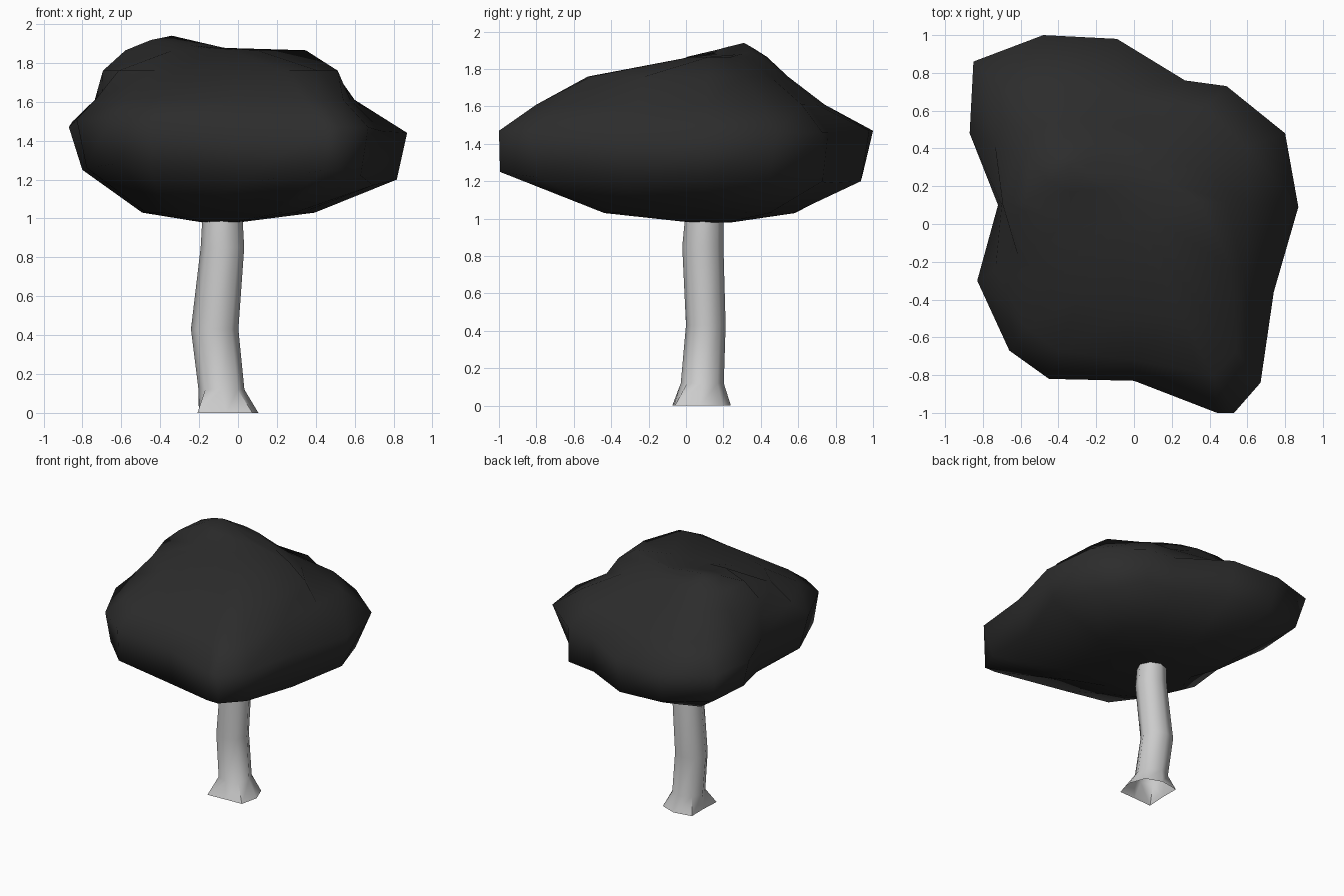
import bpy, bmesh, math
from mathutils import Vector

if "Cube" in bpy.data.objects:
    bpy.data.objects.remove(bpy.data.objects["Cube"])

CX, CY = -0.10, 0.15  # axis the crown rings are spun about
PEAK = Vector((-0.34, 0.31, 1.94))


def loft(name, rings, tip=None, angle=60, capped=True):
    """Skin a stack of equal-length rings, optionally closing both ends."""
    bm = bmesh.new()
    loops = [[bm.verts.new(p) for p in ring] for ring in rings]
    n = len(loops[0])
    for a, b in zip(loops, loops[1:]):
        for i in range(n):
            j = (i + 1) % n
            bm.faces.new((a[i], a[j], b[j], b[i]))
    if capped:
        bm.faces.new(loops[0][::-1])
    if tip:
        t = bm.verts.new(tip)
        for i in range(n):
            bm.faces.new((loops[-1][i], loops[-1][(i + 1) % n], t))
    me = bpy.data.meshes.new(name)
    bm.to_mesh(me)
    bm.free()
    ob = bpy.data.objects.new(name, me)
    bpy.context.collection.objects.link(ob)
    bpy.ops.object.select_all(action='DESELECT')
    ob.select_set(True)
    bpy.context.view_layer.objects.active = ob
    bpy.ops.object.shade_smooth_by_angle(angle=math.radians(angle))
    return ob


def ray_hit(poly, d):
    """Point where a ray from the crown axis meets a contour."""
    c = Vector((CX, CY))
    for p, q in zip(poly, poly[1:] + poly[:1]):
        p, e = Vector(p) - c, Vector(q) - Vector(p)
        den = d.x * e.y - d.y * e.x
        if abs(den) < 1e-9:
            continue
        t = (p.x * e.y - p.y * e.x) / den
        s = (p.x * d.y - p.y * d.x) / den
        if t > 0 and -1e-6 <= s <= 1 + 1e-6:
            return c + d * t
    return c + d * 0.1


# Crown: widest outline, then lower-rim scale and rim heights at each point
outline = [(0.87, 0.09), (0.80, 0.48), (0.49, 0.73), (0.27, 0.76), (-0.09, 0.98),
           (-0.48, 1.0), (-0.85, 0.86), (-0.87, 0.48), (-0.72, 0.10), (-0.83, -0.30),
           (-0.66, -0.67), (-0.45, -0.82), (0.0, -0.83), (0.44, -1.0), (0.53, -1.0),
           (0.67, -0.84), (0.74, -0.36)]
low_k = [0.945, 0.88, 1.0, 0.98, 0.945, 0.93, 0.93, 0.91, 0.95, 0.93,
         0.96, 0.99, 0.95, 0.995, 0.995, 0.95, 0.945]
low_z = [1.20, 1.18, 1.20, 1.19, 1.20, 1.22, 1.27, 1.25, 1.21, 1.26,
         1.28, 1.25, 1.17, 1.25, 1.25, 1.22, 1.17]
high_z = [1.44, 1.46, 1.46, 1.46, 1.47, 1.47, 1.50, 1.47, 1.47, 1.51,
          1.51, 1.49, 1.46, 1.47, 1.47, 1.47, 1.45]
# Contours higher up the crown
shoulder = [(0.60, 0.0), (0.60, 0.40), (0.46, 0.61), (0.10, 0.65), (-0.30, 0.75),
            (-0.65, 0.70), (-0.75, 0.38), (-0.70, 0.10), (-0.75, -0.20), (-0.67, -0.40),
            (-0.50, -0.66), (0.0, -0.72), (0.42, -0.80), (0.54, -0.70)]
upper = [(0.55, 0.0), (0.46, 0.18), (0.22, 0.40), (-0.20, 0.55), (-0.50, 0.53),
         (-0.70, 0.30), (-0.69, -0.08), (-0.50, -0.30), (-0.10, -0.48), (0.40, -0.54),
         (0.50, -0.30)]
crest = [(0.41, 0.09), (0.20, 0.20), (-0.05, 0.38), (-0.35, 0.46), (-0.55, 0.35),
         (-0.58, 0.10), (-0.40, 0.0), (0.0, 0.03), (0.30, 0.03)]


def scaled(scales, heights):
    return [(CX + (x - CX) * k, CY + (y - CY) * k, z)
            for (x, y), k, z in zip(outline, scales, heights)]


def contour(poly, z):
    ring = []
    for x, y in outline:
        p = ray_hit(poly, Vector((x - CX, y - CY)).normalized())
        ring.append((p.x, p.y, z))
    return ring


# Small ring round the peak leaves a saddle on the crest
crest_ring = contour(crest, 1.865)
knob = [Vector(p).lerp(PEAK, 0.55) for p in crest_ring]
for v in knob:
    v.z = 1.905 - 0.12 * (v.x + 0.34)

n = len(outline)
crown = loft("crown", [scaled([0.11] * n, [0.98] * n), scaled([0.51] * n, [1.03] * n),
                       scaled(low_k, low_z), scaled([1.0] * n, high_z),
                       contour(shoulder, 1.61), contour(upper, 1.76),
                       crest_ring, knob], tip=PEAK, angle=75)
mat = bpy.data.materials.new("dark_foliage")
mat.diffuse_color = (0.025, 0.025, 0.025, 1)
mat.use_nodes = True
mat.node_tree.nodes["Principled BSDF"].inputs["Base Color"].default_value = mat.diffuse_color
crown.data.materials.append(mat)

# Trunk: bent eight-sided stem with a lobed, open foot
foot = [0.165, 0.17, 0.165, 0.20, 0.14, 0.21, 0.14, 0.19]
stations = [(0.0, -0.06, 0.075, 1, 1), (0.12, -0.085, 0.087, 0.118, 0.115),
            (0.43, -0.12, 0.106, 0.122, 0.106), (0.85, -0.08, 0.09, 0.112, 0.11),
            (1.06, -0.08, 0.10, 0.10, 0.10)]
rings = []
for z, cx, cy, rx, ry in stations:
    ring = []
    for i in range(8):
        a = i * math.tau / 8
        f = foot[i] if z == 0 else 1
        ring.append((cx + rx * f * math.cos(a), cy + ry * f * math.sin(a), z))
    rings.append(ring)
loft("trunk", rings, angle=50, capped=False)
